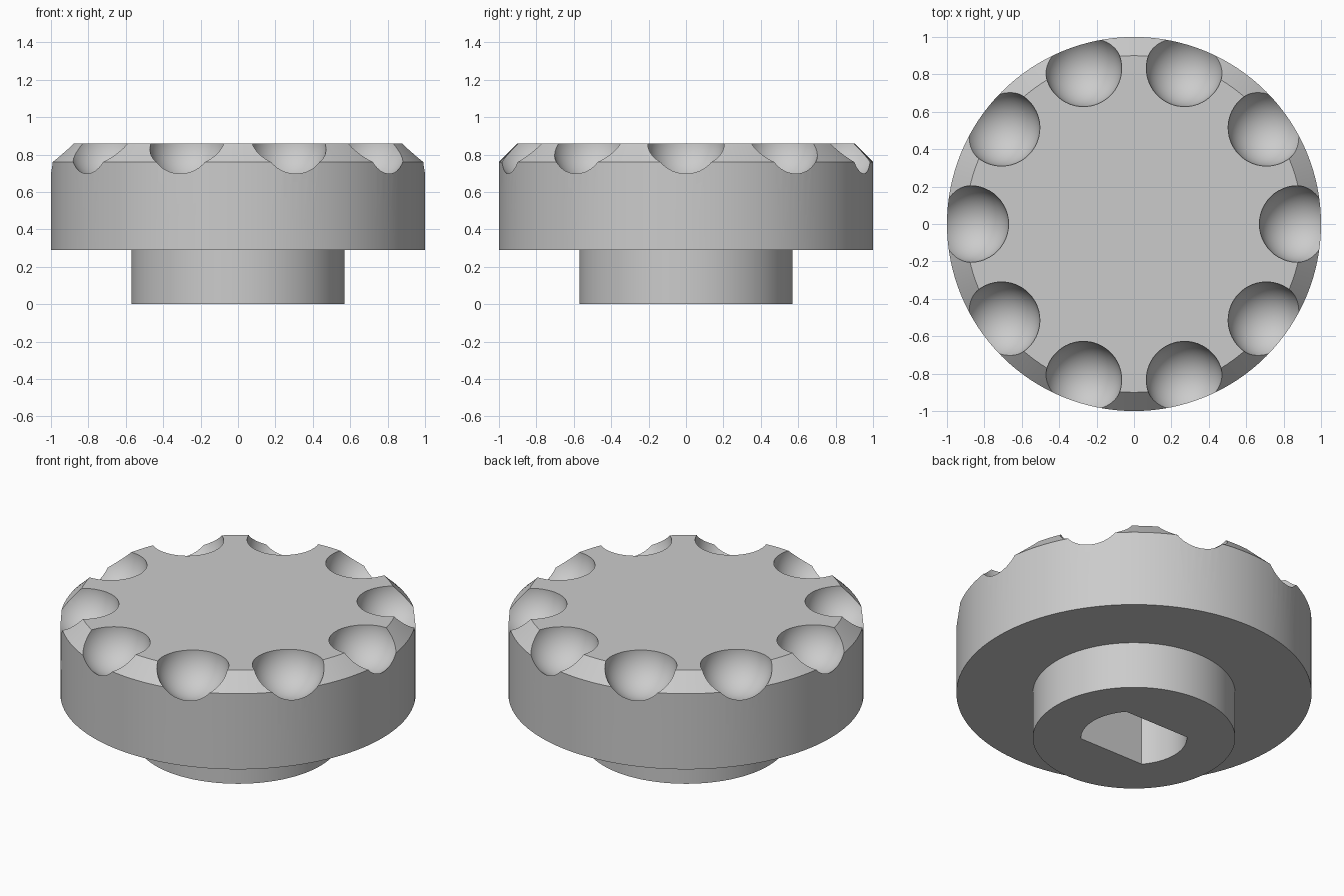
import bpy, bmesh
from math import asin, cos, sin, pi
from mathutils import Matrix, Vector

cube = bpy.data.objects.get("Cube")
if cube:
    bpy.data.objects.remove(cube, do_unlink=True)

GREY = (0.6, 0.6, 0.6, 1.0)
HEIGHT = 0.86
SEGMENTS = 128

# Single plain grey material
grey = bpy.data.materials.new("plain grey")
grey.diffuse_color = GREY
grey.use_nodes = True
grey.node_tree.nodes["Principled BSDF"].inputs["Base Color"].default_value = GREY


def add_object(name, bm):
    bmesh.ops.recalc_face_normals(bm, faces=bm.faces)
    mesh = bpy.data.meshes.new(name)
    bm.to_mesh(mesh)
    bm.free()
    mesh.materials.append(grey)
    obj = bpy.data.objects.new(name, mesh)
    bpy.context.collection.objects.link(obj)
    return obj


def lathe(name, profile):
    """Turn a closed-at-the-axis (radius, z) profile around z."""
    bm = bmesh.new()
    rings = [[bm.verts.new((r * cos(2 * pi * i / SEGMENTS), r * sin(2 * pi * i / SEGMENTS), z))
              for i in range(SEGMENTS)] for r, z in profile]
    for low, high in zip(rings, rings[1:]):
        for i in range(SEGMENTS):
            j = (i + 1) % SEGMENTS
            bm.faces.new((low[i], low[j], high[j], high[i]))
    bm.faces.new(rings[0])
    bm.faces.new(rings[-1])
    return add_object(name, bm)


def cut(target, cutter):
    cutter.hide_render = True
    mod = target.modifiers.new("cut", 'BOOLEAN')
    mod.operation = 'DIFFERENCE'
    mod.solver = 'EXACT'
    mod.object = cutter
    bpy.context.view_layer.objects.active = target
    bpy.ops.object.modifier_apply(modifier=mod.name)
    bpy.data.objects.remove(cutter, do_unlink=True)


# Knob: boss, wide grip and chamfered top edge
knob = lathe("control_knob", [(0.57, 0), (0.57, 0.29), (1, 0.29),
                              (1, 0.76), (0.9, HEIGHT), ])

# Ten spherical finger scallops around the top edge
bm = bmesh.new()
for i in range(10):
    a = 2 * pi * i / 10
    place = Matrix.Translation(Vector((0.875 * cos(a), 0.875 * sin(a), HEIGHT)))
    # slight roll keeps the sphere's vertex rows off the top plane
    bmesh.ops.create_uvsphere(bm, u_segments=48, v_segments=25, radius=0.205,
                              matrix=place @ Matrix.Rotation(a, 4, 'Z'))
cut(knob, add_object("scallop_cutter", bm))

# Shaft socket: round hole with two flats parallel to x
R, FLAT, DEPTH = 0.298, 0.198, 0.55
half = asin(FLAT / R)
bm = bmesh.new()
outline = []
for side in (0, pi):
    for k in range(17):
        a = side - half + 2 * half * k / 16
        outline.append(bm.verts.new((R * cos(a), R * sin(a), -0.1)))
base = bm.faces.new(outline)
top = bmesh.ops.extrude_face_region(bm, geom=[base])
bmesh.ops.translate(bm, vec=(0, 0, DEPTH + 0.1),
                    verts=[v for v in top["geom"] if isinstance(v, bmesh.types.BMVert)])
cut(knob, add_object("socket_cutter", bm))

# Smooth curved walls, crisp edges
bpy.ops.object.select_all(action='DESELECT')
knob.select_set(True)
bpy.context.view_layer.objects.active = knob
bpy.ops.object.shade_smooth_by_angle(angle=pi / 7)
